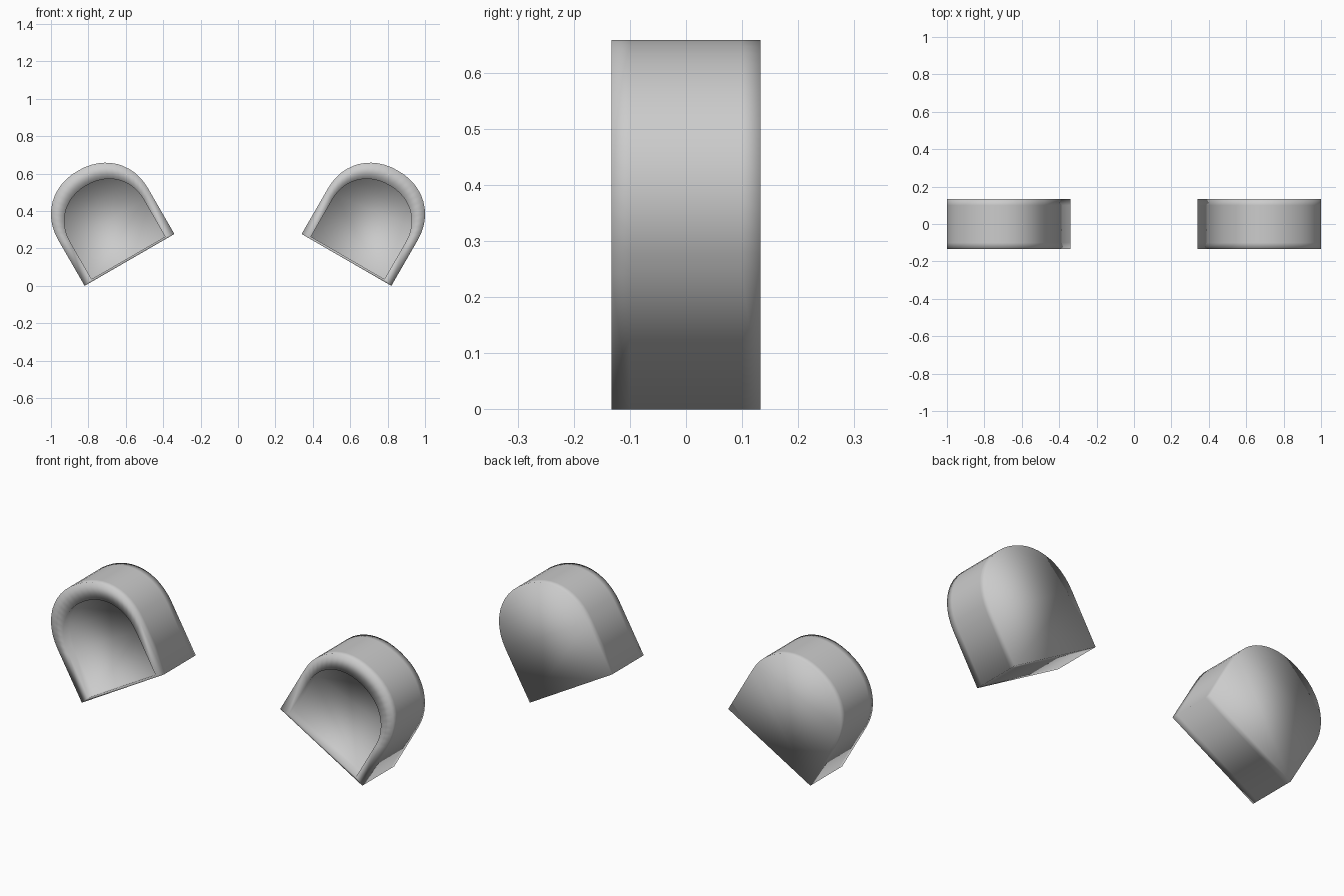
import bpy, bmesh, math

if "Cube" in bpy.data.objects:
    bpy.data.objects.remove(bpy.data.objects["Cube"])

TILT = math.radians(30)
HALF_DEPTH = 0.133


def arch(a, b, base, spring, power=2.0, n=24):
    """Closed arch outline: flat base, straight sides, round top."""
    pts = [(-a, base), (a, base)]
    for i in range(n + 1):
        c, s = math.cos(math.pi * i / n), math.sin(math.pi * i / n)
        pts.append((a * math.copysign(abs(c) ** (2 / power), c),
                    spring + b * abs(s) ** (2 / power)))
    return pts


def make_ear(name, side):
    outer = arch(0.277, 0.271, 0.0, 0.28, 2.13)
    inner = arch(0.227, 0.222, 0.0125, 0.238, 2.13)
    # back, support loops, front rim, hollow opening, hollow floor
    layers = [(outer, HALF_DEPTH), (outer, 0.1), (outer, -0.1), (outer, -HALF_DEPTH),
              (inner, -HALF_DEPTH), (inner, -HALF_DEPTH + 0.05)]
    bm = bmesh.new()
    rings = []
    for outline, y in layers:
        ring = []
        for u, v in outline:
            x = 0.580 + u * math.cos(TILT) + v * math.sin(TILT)
            z = 0.1385 - u * math.sin(TILT) + v * math.cos(TILT)
            ring.append(bm.verts.new((side * x, y, z)))
        rings.append(ring)
    n = len(outer)
    for a, b in zip(rings, rings[1:]):
        for i in range(n):
            j = (i + 1) % n
            bm.faces.new((a[i], a[j], b[j], b[i]))
    bm.faces.new(rings[0])
    bm.faces.new(rings[-1])
    bmesh.ops.recalc_face_normals(bm, faces=bm.faces)
    for f in bm.faces:
        f.smooth = True
    mesh = bpy.data.meshes.new(name)
    bm.to_mesh(mesh)
    bm.free()
    obj = bpy.data.objects.new(name, mesh)
    bpy.context.collection.objects.link(obj)
    return obj


# Mirrored pair of hollow-fronted ears
make_ear("right_ear", 1)
make_ear("left_ear", -1)
